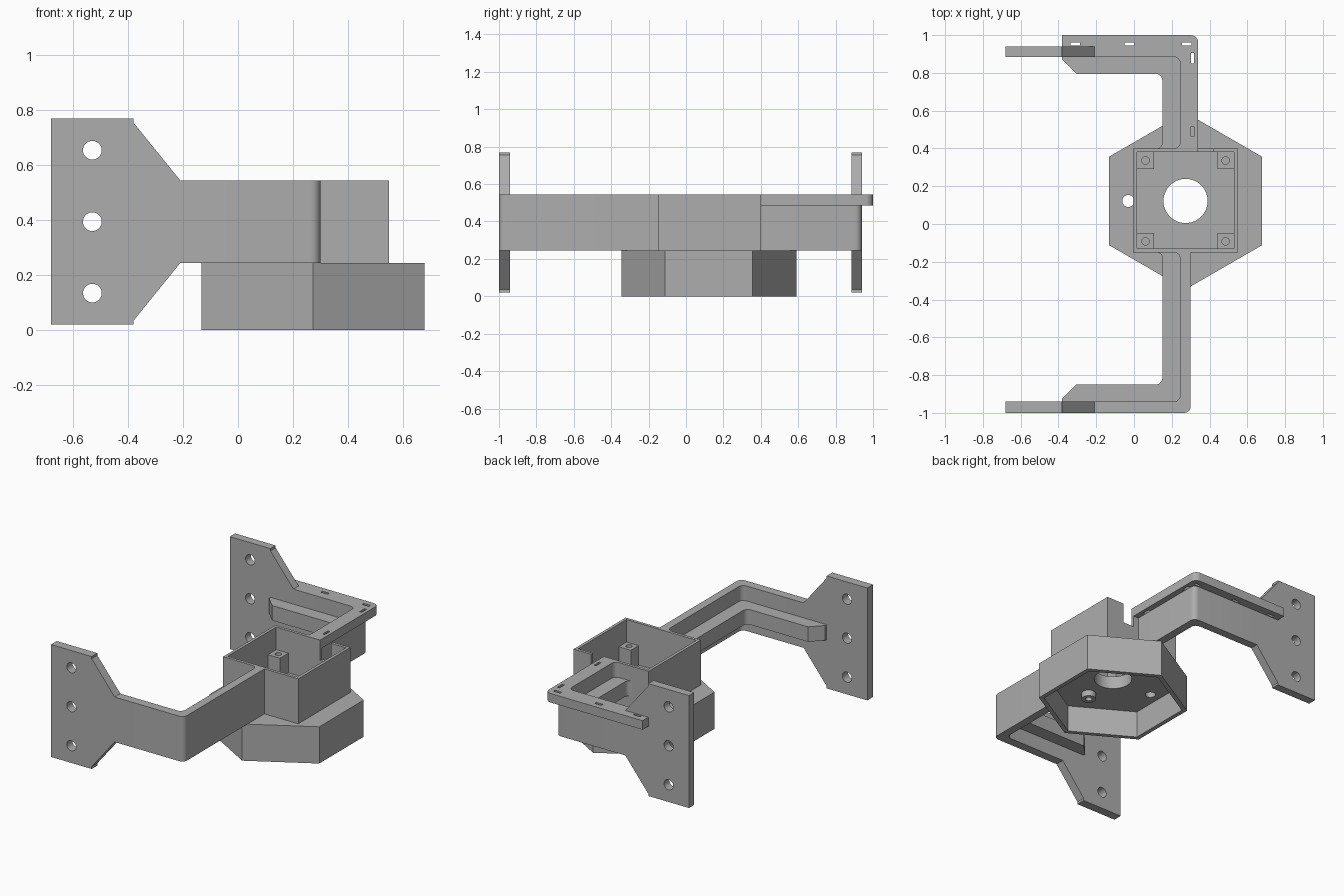
import bpy, bmesh, math
from mathutils import Vector

if "Cube" in bpy.data.objects:
    bpy.data.objects.remove(bpy.data.objects["Cube"], do_unlink=True)

grey = bpy.data.materials.new("light_grey")
grey.use_nodes = True
colour = (0.42, 0.42, 0.42, 1)
grey.diffuse_color = colour
grey.node_tree.nodes["Principled BSDF"].inputs["Base Color"].default_value = colour


def rounded(corners, steps=6):
    """Outline from (x, y) or (x, y, radius) right-angle corners."""
    out = []
    n = len(corners)
    for i, c in enumerate(corners):
        p = Vector(c[:2])
        if len(c) < 3:
            out.append(p)
            continue
        a = (Vector(corners[i - 1][:2]) - p).normalized() * c[2]
        b = (Vector(corners[(i + 1) % n][:2]) - p).normalized() * c[2]
        for k in range(steps + 1):
            t = k / steps * math.pi / 2
            out.append(p + a * (1 - math.sin(t)) + b * (1 - math.cos(t)))
    return out


def ring(x, y, r, n=32, turn=0.0):
    return [(x + r * math.cos(turn + math.tau * k / n),
             y + r * math.sin(turn + math.tau * k / n)) for k in range(n)]


def rect(x0, y0, x1, y1):
    return [(x0, y0), (x1, y0), (x1, y1), (x0, y1)]


def prism(name, outline, lo, hi, upright=False, cuts=()):
    """Extrude an outline from lo to hi, along z or (upright) along y, then cut."""
    bm = bmesh.new()
    place = (lambda a, b, t: (a, t, b)) if upright else (lambda a, b, t: (a, b, t))
    low = [bm.verts.new(place(p[0], p[1], lo)) for p in outline]
    top = [bm.verts.new(place(p[0], p[1], hi)) for p in outline]
    bm.faces.new(low)
    bm.faces.new(top)
    for i in range(len(low)):
        j = (i + 1) % len(low)
        bm.faces.new((low[i], low[j], top[j], top[i]))
    bmesh.ops.recalc_face_normals(bm, faces=bm.faces)
    mesh = bpy.data.meshes.new(name)
    bm.to_mesh(mesh)
    bm.free()
    mesh.materials.append(grey)
    ob = bpy.data.objects.new(name, mesh)
    bpy.context.collection.objects.link(ob)
    for shape, c0, c1 in cuts:
        cut(ob, prism("cutter", shape, c0, c1, upright))
    return ob


def cut(ob, cutter):
    mod = ob.modifiers.new("cut", "BOOLEAN")
    mod.operation = "DIFFERENCE"
    mod.solver = "EXACT"
    mod.object = cutter
    cutter.hide_render = True
    graph = bpy.context.evaluated_depsgraph_get()
    mesh = bpy.data.meshes.new_from_object(ob.evaluated_get(graph))
    ob.modifiers.clear()
    ob.data = mesh
    bpy.data.objects.remove(cutter, do_unlink=True)


CX, CY = 0.273, 0.122          # centre of the base
Z0, Z1 = 0.245, 0.545          # arm and box heights

# Hexagonal base, hollow from below
hexagon = lambda r: ring(CX, CY, r, 6, math.pi / 6)
bore = ring(CX, CY, 0.117, 48)
prism("hex_base", hexagon(0.468), 0, Z0, cuts=[
    (hexagon(0.435), -0.1, 0.18),
    (bore, 0.1, 0.4),
    (ring(-0.03, CY, 0.032), 0.1, 0.4)])

# Bosses hanging under the base
for side in (-1, 1):
    y = CY + side * 0.235
    prism("base_boss", ring(CX, y, 0.045), 0.14, 0.19,
          cuts=[(ring(CX, y, 0.02), 0.1, 0.17)])

# Open box with a notch in its back wall
prism("open_box", rect(-0.005, -0.15, 0.55, 0.40), Z0 - 0.005, Z1, cuts=[
    (rect(0.015, -0.13, 0.53, 0.38), 0.265, 0.7),
    (bore, 0.1, 0.4),
    (rect(0.34, 0.36, 0.42, 0.42), 0.41, 0.7)])

# Four screw posts in the box corners
for sx in (-1, 1):
    for sy in (-1, 1):
        x, y = CX + sx * 0.212, CY + sy * 0.214
        prism("screw_post", rect(x - 0.044, y - 0.044, x + 0.044, y + 0.044), 0.26, 0.395,
              cuts=[(ring(x, y, 0.02, 20), 0.3, 0.5)])


def arm(label, s, outer, inner, rib, box):
    """Bent wall, stiffening rib and drilled end plate; s is the side along y."""
    inside = box - s * 0.01
    prism(label + "_arm_wall", rounded([
        (-0.215, outer), (0.30, outer, 0.035), (0.30, inside), (0.21, inside),
        (0.21, box), (0.245, box, 0.034), (0.245, inner, 0.035), (-0.215, inner)]), Z0, Z1)
    mid = inner + s * 0.015
    prism(label + "_arm_rib", rounded([
        (-0.38, mid), (-0.38, inner - s * 0.015), (-0.305, rib), (0.15, rib, 0.035),
        (0.15, box, 0.03), (0.11, box), (0.11, inside), (0.26, inside), (0.26, mid)]),
        0.345, 0.445)
    plate = [(-0.68, 0.02), (-0.38, 0.02), (-0.38, 0.035), (-0.21, Z0),
             (-0.21, Z1), (-0.38, 0.755), (-0.38, 0.77), (-0.68, 0.77)]
    lo, hi = sorted((outer, inner))
    prism(label + "_end_plate", plate, lo, hi, upright=True,
          cuts=[(ring(-0.53, z, 0.034), lo - 0.1, hi + 0.1) for z in (0.135, 0.395, 0.655)])


arm("front", -1, -1.0, -0.94, -0.85, -0.15)
arm("back", 1, 0.94, 0.885, 0.795, 0.40)

# Slotted flange along the outside of the back arm
slots = [rect(x - 0.025, 0.945, x + 0.025, 0.962) for x in (-0.31, -0.025, 0.28)]
slots += [rect(0.302, y - 0.027, 0.317, y + 0.027) for y in (0.877, 0.49)]
prism("back_flange", rounded([
    (-0.38, 0.93), (-0.38, 1.0), (0.34, 1.0, 0.04), (0.34, 0.39), (0.29, 0.39), (0.29, 0.93)]),
    0.485, Z1, cuts=[(s, 0.4, 0.6) for s in slots])

# Smooth the round parts, keep the edges sharp
bpy.ops.object.select_all(action="DESELECT")
for ob in bpy.context.collection.objects:
    if ob.type == "MESH" and ob.data.materials and ob.data.materials[0] == grey:
        ob.select_set(True)
        bpy.context.view_layer.objects.active = ob
bpy.ops.object.shade_smooth_by_angle(angle=math.radians(30))
